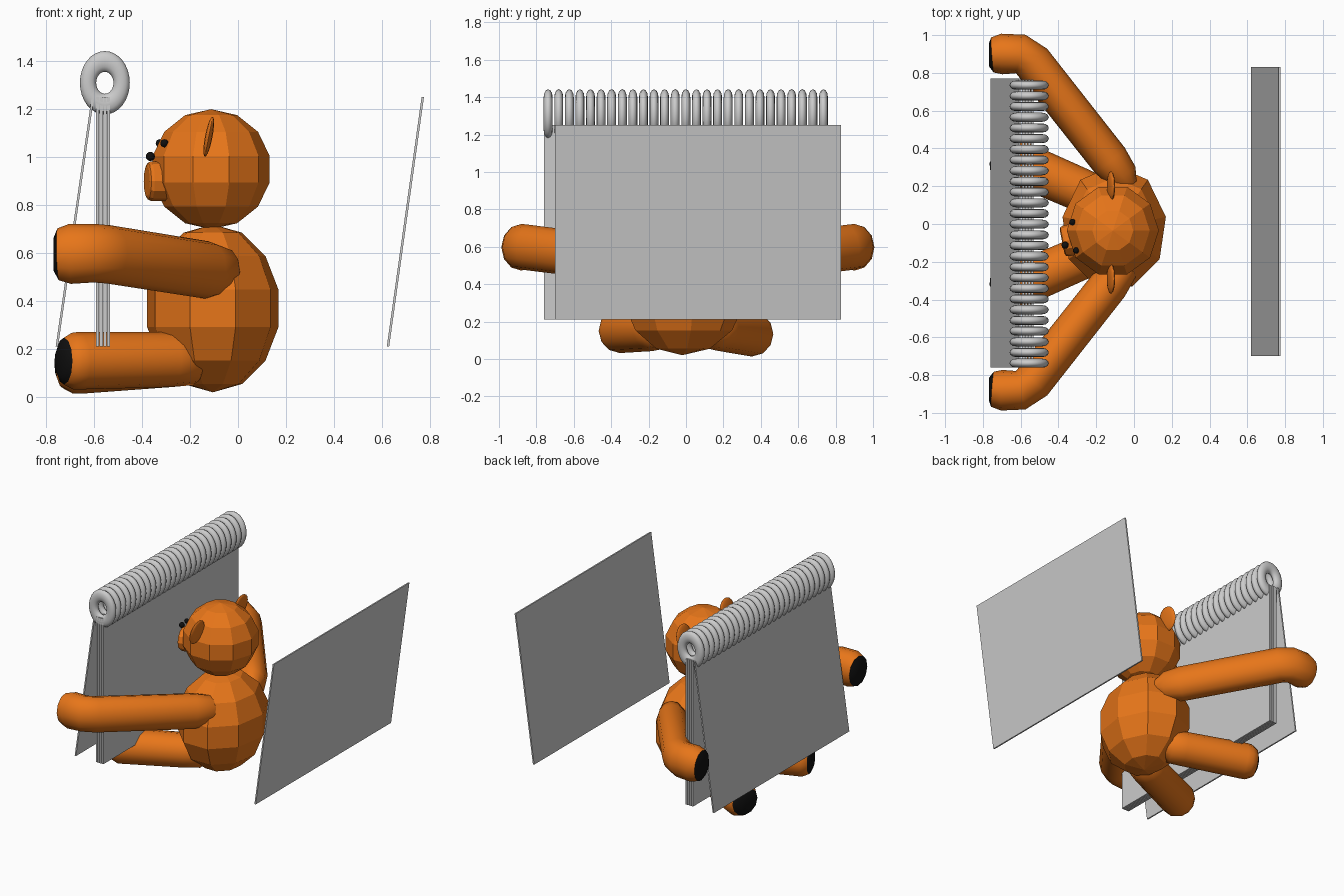
import bpy, bmesh, math
from mathutils import Vector, Matrix

if "Cube" in bpy.data.objects:
    bpy.data.objects.remove(bpy.data.objects["Cube"])


def material(name, col):
    m = bpy.data.materials.new(name)
    m.diffuse_color = (*col, 1)
    m.use_nodes = True
    m.node_tree.nodes["Principled BSDF"].inputs["Base Color"].default_value = m.diffuse_color
    return m


ORANGE = material("orange_fur", (0.8, 0.18, 0.01))
BLACK = material("black", (0.005, 0.005, 0.005))


def finish(bm, name, mats=(), smooth=None):
    bmesh.ops.recalc_face_normals(bm, faces=bm.faces[:])
    me = bpy.data.meshes.new(name)
    bm.to_mesh(me)
    bm.free()
    ob = bpy.data.objects.new(name, me)
    bpy.context.collection.objects.link(ob)
    for m in mats:
        me.materials.append(m)
    if smooth:
        bpy.ops.object.select_all(action='DESELECT')
        ob.select_set(True)
        bpy.context.view_layer.objects.active = ob
        bpy.ops.object.shade_smooth_by_angle(angle=math.radians(smooth))
    return ob


def ball(name, center, radii, mat, u=10, v=7, rot=0, tilt=0, smooth=None):
    bm = bmesh.new()
    bmesh.ops.create_uvsphere(bm, u_segments=u, v_segments=v, radius=1)
    m = (Matrix.Translation(center) @ Matrix.Rotation(math.radians(tilt), 4, 'Y')
         @ Matrix.Diagonal((*radii, 1)) @ Matrix.Rotation(math.radians(rot), 4, 'Z'))
    bmesh.ops.transform(bm, matrix=m, verts=bm.verts)
    return finish(bm, name, [mat], smooth)


def slab(name, x_low, x_high, thick, y0, y1, z0=0.21, z1=1.25):
    bm = bmesh.new()
    prof = [(x_low, z0), (x_low + thick, z0), (x_high + thick, z1), (x_high, z1)]
    f = bm.faces.new([bm.verts.new((x, y0, z)) for x, z in prof])
    ext = bmesh.ops.extrude_face_region(bm, geom=[f])
    verts = [g for g in ext["geom"] if isinstance(g, bmesh.types.BMVert)]
    bmesh.ops.translate(bm, vec=(0, y1 - y0, 0), verts=verts)
    return finish(bm, name)


def limb(name, path, pad_rings, n=12, wide=1.0):
    """Tube through (x, y, z, radius) points; the last rings are the dark pad."""
    bm = bmesh.new()
    pts = [Vector(p[:3]) for p in path]
    rings = []
    for i, p in enumerate(pts):
        t = (pts[min(i + 1, len(pts) - 1)] - pts[max(i - 1, 0)]).normalized()
        side = t.cross(Vector((0, 0, 1))).normalized()
        up = side.cross(t)
        r = path[i][3]
        rings.append([bm.verts.new(p + side * (r * wide * math.cos(a)) + up * (r * math.sin(a)))
                      for a in (2 * math.pi * k / n for k in range(n))])
    for i in range(len(rings) - 1):
        for k in range(n):
            j = (k + 1) % n
            f = bm.faces.new((rings[i][k], rings[i][j], rings[i + 1][j], rings[i + 1][k]))
            f.material_index = int(i >= len(rings) - 1 - pad_rings)
    bm.faces.new(rings[0])
    bm.faces.new(rings[-1]).material_index = 1
    return finish(bm, name, [ORANGE, BLACK], 40)


# Calendar: cover boards and page stack
slab("left_board", -0.76, -0.61, 0.01, -0.76, 0.77)
slab("right_board", 0.62, 0.765, 0.01, -0.70, 0.83)
for i in range(4):
    x = -0.592 + 0.0155 * i
    slab(f"page_{i + 1}", x, x, 0.013, -0.76, 0.765)

# Spiral binding rings
bm = bmesh.new()
COILS, U, V = 27, 32, 12
for c in range(COILS):
    y0 = -0.737 + 1.472 * c / (COILS - 1)
    grid = []
    for i in range(U):
        a = 2 * math.pi * i / U
        row = []
        for k in range(V):
            b = 2 * math.pi * k / V
            r = 0.07 + 0.034 * math.cos(b)
            row.append(bm.verts.new((-0.555 + r * math.cos(a), y0 + 0.024 * math.sin(b),
                                     1.31 + 1.27 * r * math.sin(a))))
        grid.append(row)
    for i in range(U):
        for k in range(V):
            i2, k2 = (i + 1) % U, (k + 1) % V
            bm.faces.new((grid[i][k], grid[i2][k], grid[i2][k2], grid[i][k2]))
finish(bm, "binding_rings", smooth=60)

# Toy bear: body and head
ball("body", (-0.105, -0.02, 0.37), (0.285, 0.34, 0.35), ORANGE, u=9)
ball("head", (-0.112, -0.035, 0.95), (0.25, 0.25, 0.25), ORANGE, u=10, rot=18)

# Snout: short bevelled cylinder pointing along the face
bm = bmesh.new()
bmesh.ops.create_cone(bm, cap_ends=True, segments=12, radius1=0.085, radius2=0.082, depth=0.16)
front = [e for e in bm.edges if all(v.co.z > 0 for v in e.verts)]
bmesh.ops.bevel(bm, geom=front, offset=0.018, segments=2, affect='EDGES', profile=0.5)
direction = Vector((-1, -0.2, 0)).normalized()
m = (Matrix.Translation((-0.302, -0.078, 0.9))
     @ direction.to_track_quat('Z', 'Y').to_matrix().to_4x4())
bmesh.ops.transform(bm, matrix=m, verts=bm.verts)
finish(bm, "snout", [ORANGE])

# Nose, eyes and ears
ball("nose", (-0.365, -0.112, 1.003), (0.019,) * 3, BLACK, u=12, v=8, smooth=60)
for name, y, x in (("left_eye", -0.14, -0.307), ("right_eye", 0.01, -0.326)):
    ball(name, (x, y, 1.058), (0.017,) * 3, BLACK, u=12, v=8, smooth=60)
for name, y in (("left_ear", -0.29), ("right_ear", 0.2)):
    ball(name, (-0.122, y, 1.085), (0.016, 0.08, 0.085), ORANGE, u=14, v=10, tilt=11, smooth=60)

# Arms and legs, mirrored across the bear
for side, s in (("left", -1), ("right", 1)):
    c = 0.01
    limb(f"{side}_arm", [
        (-0.02, c + s * 0.19, 0.525, 0.05),
        (-0.06, c + s * 0.24, 0.525, 0.10),
        (-0.13, c + s * 0.33, 0.53, 0.12),
        (-0.54, c + s * 0.85, 0.595, 0.122),
        (-0.60, c + s * 0.89, 0.60, 0.122),
        (-0.70, c + s * 0.89, 0.597, 0.125),
        (-0.75, c + s * 0.885, 0.595, 0.108),
        (-0.768, c + s * 0.885, 0.595, 0.07)], 1, wide=0.86)
    d = 0 if s < 0 else -0.018
    limb(f"{side}_leg", [
        (-0.14, s * 0.12, 0.16, 0.06),
        (-0.19, s * 0.14, 0.16, 0.11),
        (-0.28, s * 0.18, 0.157, 0.115),
        (-0.66, s * 0.345, 0.152 + d, 0.12),
        (-0.69, s * 0.357, 0.15 + d, 0.118),
        (-0.725, s * 0.37, 0.15 + d, 0.098),
        (-0.742, s * 0.377, 0.15 + d, 0.06)], 1)
